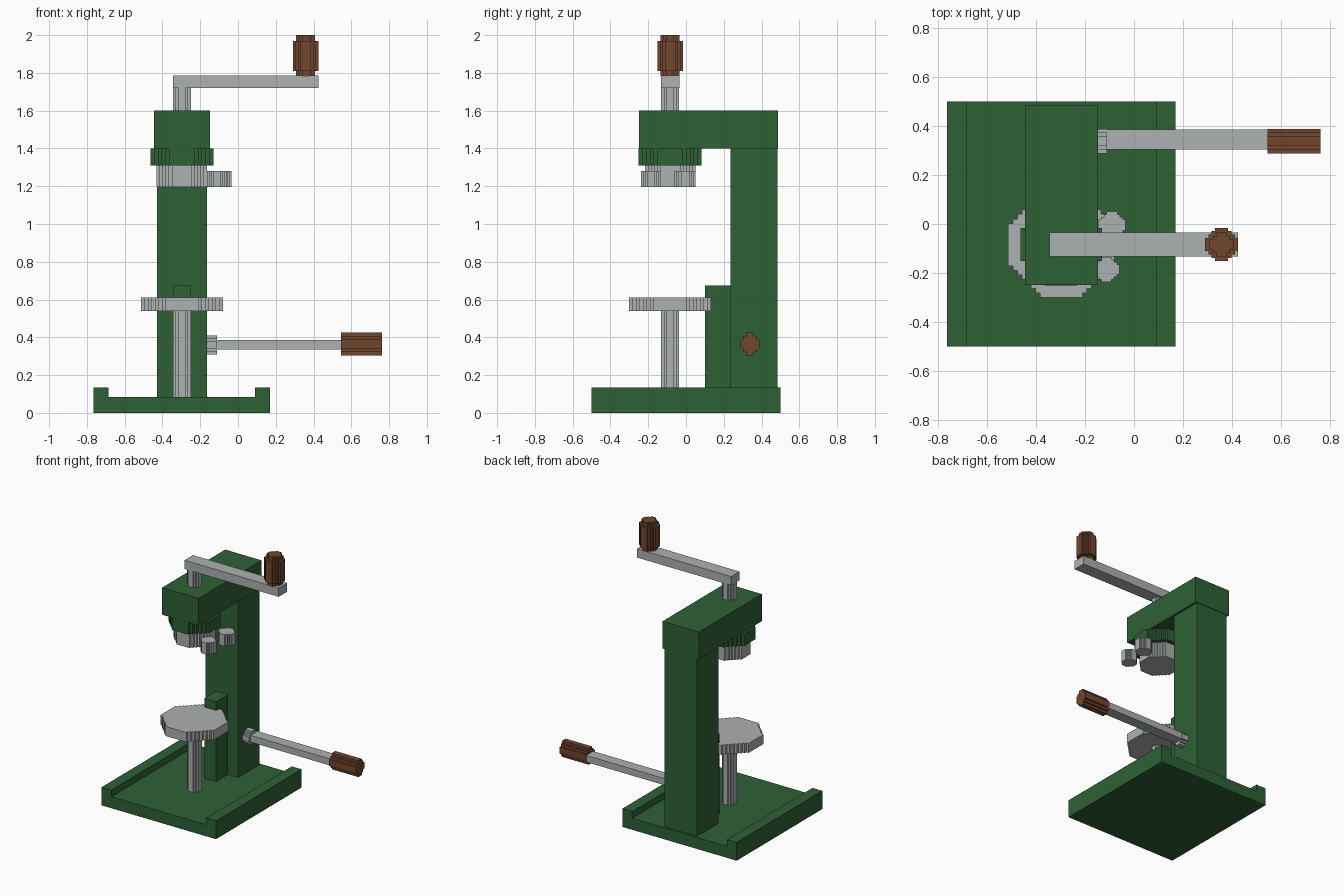
import bpy
import bmesh
from mathutils import Matrix, Vector

if "Cube" in bpy.data.objects:
    bpy.data.objects.remove(bpy.data.objects["Cube"], do_unlink=True)


def material(name, rgb):
    m = bpy.data.materials.new(name)
    m.use_nodes = True
    m.diffuse_color = (*rgb, 1)
    m.node_tree.nodes["Principled BSDF"].inputs["Base Color"].default_value = (*rgb, 1)
    return m


GREEN = material("green paint", (0.027, 0.12, 0.036))
STEEL = material("light steel", (0.42, 0.44, 0.44))
BROWN = material("brown wood", (0.165, 0.061, 0.027))

# Columns of each matrix: profile u, profile v, extrusion direction
AXES = {
    "x": Matrix(((0, 0, 1), (1, 0, 0), (0, 1, 0))),
    "y": Matrix(((1, 0, 0), (0, 0, 1), (0, 1, 0))),
    "z": Matrix.Identity(3),
}


def prism(name, outline, axis, lo, hi, mat):
    """Extrude a flat outline along an axis from lo to hi."""
    bm = bmesh.new()
    frame = AXES[axis]
    verts = [bm.verts.new(frame @ Vector((u, v, lo))) for u, v in outline]
    face = bm.faces.new(verts)
    moved = bmesh.ops.extrude_face_region(bm, geom=[face])["geom"]
    top = [g for g in moved if isinstance(g, bmesh.types.BMVert)]
    bmesh.ops.translate(bm, verts=top, vec=frame @ Vector((0, 0, hi - lo)))
    bmesh.ops.recalc_face_normals(bm, faces=bm.faces)
    mesh = bpy.data.meshes.new(name)
    bm.to_mesh(mesh)
    bm.free()
    mesh.materials.append(mat)
    obj = bpy.data.objects.new(name, mesh)
    bpy.context.collection.objects.link(obj)
    return obj


def box(name, x, y, z, mat):
    return prism(name, [(x[0], y[0]), (x[1], y[0]), (x[1], y[1]), (x[0], y[1])],
                 "z", z[0], z[1], mat)


def stepped(cu, cv, ru, steps, rv=None):
    """Octagon outline whose four diagonals are little stairs."""
    rv = rv or ru
    flat = 0.4
    d = (1 - flat) / steps
    quarter = [(1, flat)]
    for i in range(1, steps + 1):
        quarter.append((1 - i * d, flat + (i - 1) * d))
        quarter.append((1 - i * d, flat + i * d))
    pts = []
    for _ in range(4):
        pts += quarter
        quarter = [(-v, u) for u, v in quarter]
    return [(cu + u * ru, cv + v * rv) for u, v in pts]


CX, CY = -0.297, -0.084      # spindle axis
LX, RX = -0.765, 0.17        # base sides

# Base tray with two raised side rails
prism("base_tray", [(LX, 0), (RX, 0), (RX, 0.135), (RX - 0.08, 0.135), (RX - 0.08, 0.085),
                    (LX + 0.08, 0.085), (LX + 0.08, 0.135), (LX, 0.135)],
      "y", -0.5, 0.5, GREEN)

# Frame
box("column", (-0.43, -0.164), (0.235, 0.484), (0.08, 1.4), GREEN)
box("head_arm", (-0.446, -0.148), (-0.25, 0.487), (1.4, 1.6), GREEN)
box("column_rib", (-0.345, -0.249), (0.1, 0.24), (0.08, 0.675), GREEN)

# Spindle parts stacked along the axis: name, radius, stairs, bottom, top, colour
for name, r, n, lo, hi, mat in (
        ("table_post", 0.048, 2, 0.08, 0.545, STEEL),
        ("work_table", 0.217, 7, 0.54, 0.61, STEEL),
        ("sealing_chuck", 0.134, 5, 1.195, 1.32, STEEL),
        ("head_collar", 0.167, 5, 1.31, 1.4, GREEN),
        ("crank_shaft", 0.048, 2, 1.59, 1.73, STEEL)):
    prism(name, stepped(CX, CY, r, n), "z", lo, hi, mat)

# Two small rollers beside the chuck
prism("back_roller", stepped(-0.09, -0.005, 0.056, 3), "z", 1.195, 1.28, STEEL)
prism("front_roller", stepped(-0.112, -0.186, 0.052, 3), "z", 1.195, 1.28, STEEL)

# Top crank with wooden grip
box("crank_arm", (-0.345, 0.425), (-0.132, -0.034), (1.72, 1.785), STEEL)
prism("crank_grip", stepped(0.358, CY, 0.068, 3), "z", 1.81, 1.97, BROWN)
prism("crank_grip_core", stepped(0.358, CY, 0.05, 2), "z", 1.78, 2.0, BROWN)

# Side lever with wooden grip
prism("lever_pivot", stepped(0.338, 0.36, 0.05, 2), "x", -0.17, -0.11, STEEL)
box("lever_rod", (-0.13, 0.56), (0.305, 0.387), (0.336, 0.385), STEEL)
prism("lever_grip", stepped(0.338, 0.365, 0.05, 2, 0.06), "x", 0.545, 0.762, BROWN)
